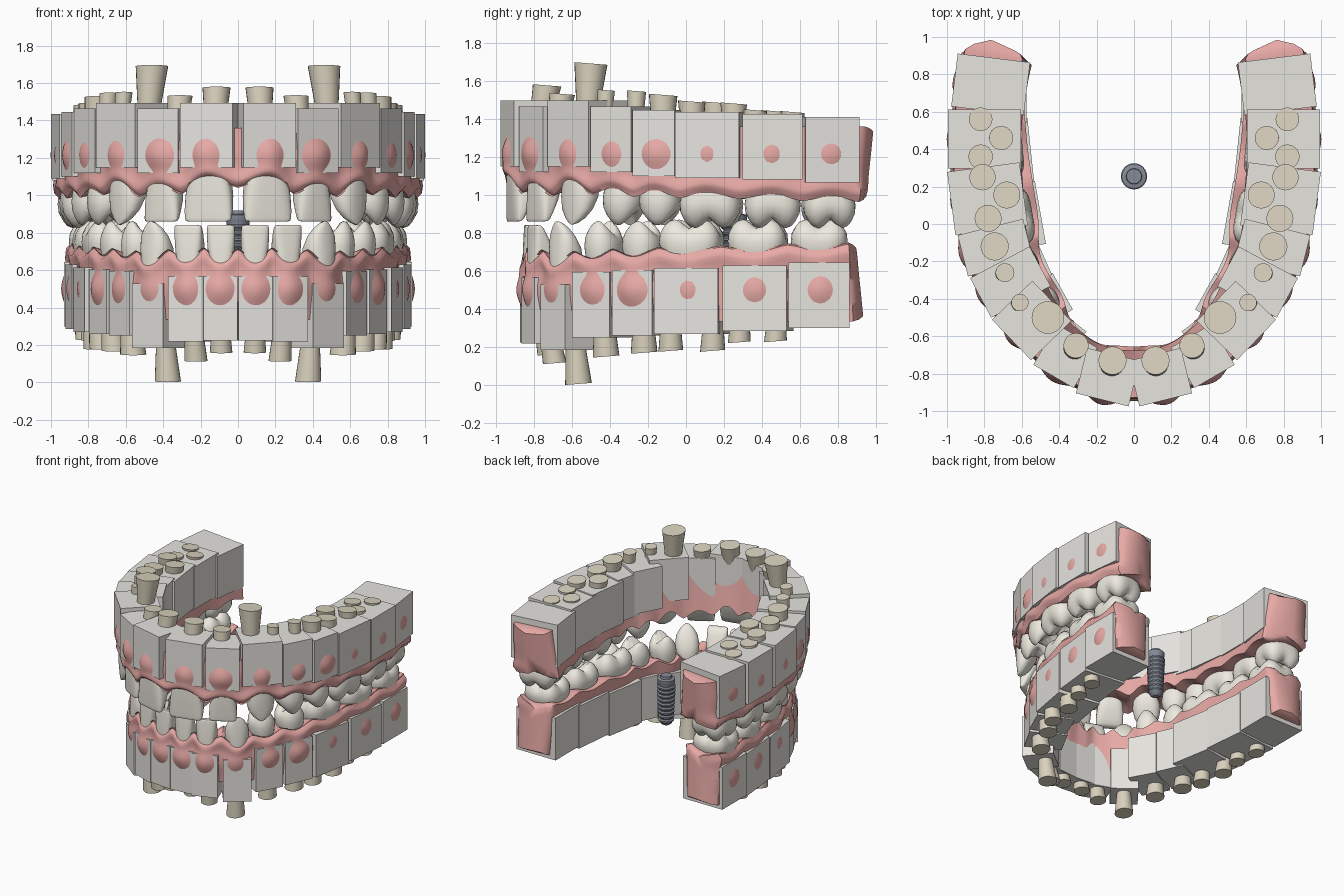
import bpy, bmesh
from math import sin, cos, pi, radians, exp
from mathutils import Vector, Matrix

if "Cube" in bpy.data.objects:
    bpy.data.objects.remove(bpy.data.objects["Cube"])


def material(name, rgb):
    m = bpy.data.materials.new(name)
    m.diffuse_color = (*rgb, 1)
    m.use_nodes = True
    m.node_tree.nodes["Principled BSDF"].inputs["Base Color"].default_value = m.diffuse_color
    return m


GUM = material("gum_pink", (0.80, 0.40, 0.38))
ENAMEL = material("enamel", (0.85, 0.82, 0.74))
ROOT = material("root_ivory", (0.71, 0.65, 0.52))
BONE = material("bone_grey", (0.80, 0.78, 0.74))
METAL = material("implant_metal", (0.24, 0.26, 0.31))


def finish(bm, name, mat, angle=40):
    bmesh.ops.recalc_face_normals(bm, faces=bm.faces)
    me = bpy.data.meshes.new(name)
    bm.to_mesh(me)
    bm.free()
    if angle:
        me.shade_smooth()
        me.set_sharp_from_angle(angle=radians(angle))
    me.materials.append(mat)
    ob = bpy.data.objects.new(name, me)
    bpy.context.collection.objects.link(ob)
    return ob


def loft(rings):
    """Closed rings of points joined by quads, capped at both ends."""
    bm = bmesh.new()
    vs = [[bm.verts.new(p) for p in r] for r in rings]
    n = len(vs[0])
    for a, b in zip(vs, vs[1:]):
        for i in range(n):
            j = (i + 1) % n
            bm.faces.new((a[i], a[j], b[j], b[i]))
    bm.faces.new(vs[0])
    bm.faces.new(vs[-1])
    return bm


# tooth stations from the midline back:
# outer x, outer y, facing angle, block width, block low z, gum margin z, bump radius, kind, tooth width
UPPER = [
    (0.17, -0.94, -76, 0.29, 1.15, 1.10, 0.08, "I", 0.26),
    (0.43, -0.815, -60, 0.25, 1.12, 1.05, 0.08, "I", 0.205),
    (0.655, -0.62, -44, 0.30, 1.15, 1.07, 0.07, "C", 0.21),
    (0.82, -0.395, -28, 0.24, 1.12, 1.04, 0.06, "P", 0.21),
    (0.915, -0.17, -14, 0.227, 1.10, 1.03, 0.07, "P", 0.22),
    (0.977, 0.11, -7.5, 0.34, 1.09, 1.02, 0.04, "M", 0.33),
    (0.995, 0.455, 0, 0.315, 1.08, 1.01, 0.045, "M", 0.30),
    (0.96, 0.77, 7, 0.285, 1.065, 1.0, 0.05, "M", 0.28),
    (0.90, 1.08, 12, 0.285, 1.06, 1.0, 0.0, "M", 0.2)]
LOWER = [
    (0.095, -0.865, -85, 0.185, 0.225, 0.65, 0.08, "I", 0.15),
    (0.28, -0.83, -70, 0.20, 0.22, 0.655, 0.08, "I", 0.155),
    (0.485, -0.70, -52, 0.21, 0.185, 0.635, 0.06, "C", 0.18),
    (0.635, -0.50, -29, 0.225, 0.25, 0.665, 0.07, "P", 0.185),
    (0.75, -0.285, -24, 0.23, 0.26, 0.675, 0.08, "P", 0.205),
    (0.85, 0.0, -10, 0.34, 0.27, 0.69, 0.045, "M", 0.335),
    (0.905, 0.36, -6, 0.34, 0.285, 0.70, 0.06, "M", 0.315),
    (0.93, 0.70, 0, 0.32, 0.30, 0.71, 0.065, "M", 0.305),
    (0.93, 1.03, 4, 0.32, 0.30, 0.71, 0.0, "M", 0.2)]
# block depth upper and lower, tooth inset, tooth thickness, gum scallop, upper tip z, lower tip z
KIND = {"I": (0.25, 0.20, 0.08, 0.14, 0.06, 0.86, 0.84), "C": (0.30, 0.24, 0.095, 0.17, 0.06, 0.845, 0.86),
        "P": (0.36, 0.29, 0.15, 0.24, 0.04, 0.84, 0.862), "M": (0.39, 0.355, 0.18, 0.305, 0.03, 0.825, 0.87)}
# crown rings: height fraction, width scale, thickness scale
CROWN = {
    "I": [(0, .78, 1), (.3, .9, 1), (.55, .98, .82), (.8, 1, .55), (.94, .98, .38), (.99, .93, .26), (1, .8, .12)],
    "C": [(0, .76, 1), (.3, .95, 1), (.5, 1, .9), (.72, .88, .65), (.88, .58, .42), (.97, .28, .22), (1, .08, .08)],
    "P": [(0, .78, .84), (.3, .94, .96), (.5, 1, 1), (.7, .97, .96), (.87, .84, .82), (.97, .70, .68),
          (1, .56, .55), (1, .36, .36), (1, .18, .18), (1, .05, .05)]}
CROWN["M"] = CROWN["P"]


def crown_rings(kind, w, d, z0, z1, seg=32):
    e = {"I": 3.6, "C": 2.4, "P": 2.3, "M": 3.0}[kind]
    rings = []
    for f, sx, sy in CROWN[kind]:
        ring = []
        for i in range(seg):
            a = 2 * pi * i / seg
            c, s = cos(a), sin(a)
            r = (abs(c) ** e + abs(s) ** e) ** (-1 / e)
            h = 1.0
            if kind == "M":      # four cusps with grooved sides
                h = 0.80 + 0.20 * abs(sin(2 * a)) ** 1.2
                r *= 1 - 0.05 * f * cos(4 * a)
            elif kind == "P":    # cheek and tongue cusps
                h = 0.72 + 0.28 * abs(s) ** 1.5
            if kind in "PM" and sx < 0.56:   # central hollow
                h += (0.70 - h) * (1 - sx / 0.62)
            shift = (1 - sy) * d * 0.4 if kind in "IC" else 0
            t = f * (1 - f * f * (1 - h))
            ring.append(Vector((c * r * w / 2 * sx, s * r * d / 2 * sy + shift, z0 + (z1 - z0) * t)))
        rings.append(ring)
    return rings


def frame(st, side):
    a = radians(st[2])
    m = Matrix(((-sin(a), cos(a), 0, st[0]), (cos(a), sin(a), 0, st[1]), (0, 0, 1, 0), (0, 0, 0, 1)))
    return Matrix.Diagonal((side, 1, 1, 1)) @ m


def station(stations, t, low):
    """Smoothly interpolated arch data at t; tooth k is centred at t = k + 0.5."""
    def val(i):
        k, sg = (i, 1) if i >= 0 else (-1 - i, -1)
        if k > 8:
            return val(8 if sg > 0 else -9) * 2 - val(7 if sg > 0 else -8)
        s = stations[k]
        a, kd = radians(s[2]), KIND[s[7]]
        return Vector((sg * s[0], s[1], sg * cos(a), sin(a), kd[low], s[5], kd[4]))
    i = int((t - 0.5) // 1)
    f = t - 0.5 - i
    p0, p1, p2, p3 = (val(i + j) for j in (-1, 0, 1, 2))
    return 0.5 * (2 * p1 + (p2 - p0) * f + (2 * p0 - 5 * p1 + 4 * p2 - p3) * f * f
                  + (3 * p1 - p0 - 3 * p2 + p3) * f ** 3)


def gum(name, stations, z_end, z_bump, sgn, low):
    prof = [(1 - i / 16, 0, 0) for i in range(17)]
    prof += [(-0.02, .10, 1), (0.03, .3, 1), (0.06, .5, 1), (0.03, .7, 1), (-0.02, .9, 1)]
    prof += [(i / 8, 1, 2) for i in range(9)]
    rings = []
    for t in [-8.14, -8.08] + [-8 + i / 12 for i in range(193)] + [8.08, 8.14]:
        ox, oy, nx, ny, depth, zm, amp = station(stations, t, low)
        n = Vector((nx, ny)).normalized()
        zb = zm - sgn * amp * (1 - ((1 - cos(2 * pi * t)) / 2) ** 0.7)
        dist, rad = min((abs(abs(t) - k - 0.5) * s[3], s[6]) for k, s in enumerate(stations[:8]))
        back = min(1, max(0, (abs(t) - 1.5) / 2))   # 0 at the front, 1 at the molars
        ring = []
        for f, frac, part in prof:
            z = zb + f * (z_end - zb)
            d = frac * (depth - 0.03 * back)
            if part == 0:       # cheek side with root bulges
                d += 0.03 - 0.02 * exp(-((f - 0.1) / 0.13) ** 2) + (0.015 if f == 0 else 0)
                d -= 0.03 * exp((rad / 0.1) ** 2) * exp(-(dist / 0.1) ** 2 - ((z - z_bump) / 0.11) ** 2)
            elif part == 2:     # tongue side
                d += (0.03 - 0.015 * low) * (1 - f) - 0.02 * f
            ring.append(Vector((ox - n.x * d, oy - n.y * d, z)))
        c = sum(ring, Vector()) / len(ring)
        k = 1 if abs(t) < 8.05 else 0.8 if abs(t) < 8.1 else 0.4   # narrowing back ends
        lean = max(0, abs(t) - 7.7) * 0.08
        for p, (f, _, _) in zip(ring, prof):
            p.x = c.x + (p.x - c.x) * k - (0.1 if t > 0 else -0.1) * (1 - k)
            p.z = c.z + (p.z - c.z) * (k + 4) / 5
            p.y += lean * (f - 0.4)
        rings.append(ring)
    finish(loft(rings), name, GUM, 50)


def jaw(label, stations, sgn, low):
    for side, sn in ((1, "right"), (-1, "left")):
        for k, st in enumerate(stations[:8]):
            kd = KIND[st[7]]
            depth, inset, thick = kd[low], kd[2], kd[3]
            m = frame(st, side)
            # bone block
            bm = bmesh.new()
            bmesh.ops.create_cube(bm, size=1, matrix=m @ Matrix.Translation((0, -depth / 2, st[4] + 0.172))
                                  @ Matrix.Diagonal((st[3], depth, 0.345, 1)))
            finish(bm, f"{label}_bone_block_{sn}_{k + 1}", BONE, 0)
            # crown
            rings = crown_rings(st[7], st[8], thick * (1 - 0.04 * low), st[5] + sgn * 0.06, kd[5 + low])
            off = Matrix.Translation((0, -inset * (1 - 0.06 * low), 0))
            finish(loft([[m @ off @ p for p in r] for r in rings]), f"{label}_tooth_{sn}_{k + 1}", ENAMEL, 50)


def roots(label, ends, sgn):
    for side, sn in ((1, "right"), (-1, "left")):
        for k, (x, y, z, r) in enumerate(ends):
            out = Vector((x, y * 0.9, 0)).normalized() * (0.08 if y < -0.6 else 0.04)
            top = Vector((x, y, z))
            base = top + out - Vector((0, 0, sgn * 0.42))
            rings = []
            for c, rad in ((base, r * 0.45), (top, r)):
                rings.append([Vector(((c.x + rad * cos(a)) * side, c.y + rad * sin(a),
                                      c.z - sgn * (rad * sin(a)) * 0.08))
                              for a in (2 * pi * i / 24 for i in range(24))])
            finish(loft(rings), f"{label}_root_{sn}_{k + 1}", ROOT)


# upper and lower jaws
jaw("upper", UPPER, 1, 0)
jaw("lower", LOWER, -1, 1)
gum("upper_gum", UPPER, 1.36, 1.215, 1, 0)
gum("lower_gum", LOWER, 0.335, 0.50, -1, 1)
roots("upper", [(0.115, -0.73, 1.575, .075), (0.31, -0.65, 1.53, .067), (0.46, -0.50, 1.69, .087),
                (0.61, -0.42, 1.55, .046), (0.69, -0.26, 1.545, .05), (0.745, -0.12, 1.525, .075),
                (0.78, 0.03, 1.49, .072), (0.68, 0.155, 1.485, .072), (0.81, 0.25, 1.48, .07),
                (0.82, 0.36, 1.445, .065), (0.71, 0.46, 1.44, .064), (0.82, 0.56, 1.435, .063)], 1)
roots("lower", [(0.09, -0.72, 0.16, .06), (0.225, -0.69, 0.115, .062), (0.375, -0.565, 0.006, .07),
                (0.56, -0.42, 0.15, .07), (0.66, -0.22, 0.17, .07), (0.73, -0.08, 0.18, .065),
                (0.76, 0.14, 0.18, .066), (0.78, 0.28, 0.225, .06), (0.81, 0.47, 0.23, .06)], -1)

# threaded implant standing in the middle
prof = [(0.025, 0.52), (0.04, 0.53)]
for i in range(9):
    z, r = 0.545 + i * 0.034, 0.048 + i * 0.0015
    prof += [(r, z), (r + 0.01, z + 0.01), (r + 0.01, z + 0.02), (r, z + 0.028)]
prof += [(0.062, 0.86), (0.066, 0.87), (0.066, 0.895), (0.042, 0.90), (0.04, 0.92)]
finish(loft([[Vector((r * cos(2 * pi * i / 32), 0.255 + r * sin(2 * pi * i / 32), z)) for i in range(32)]
             for r, z in prof]), "implant_screw", METAL, 30)
